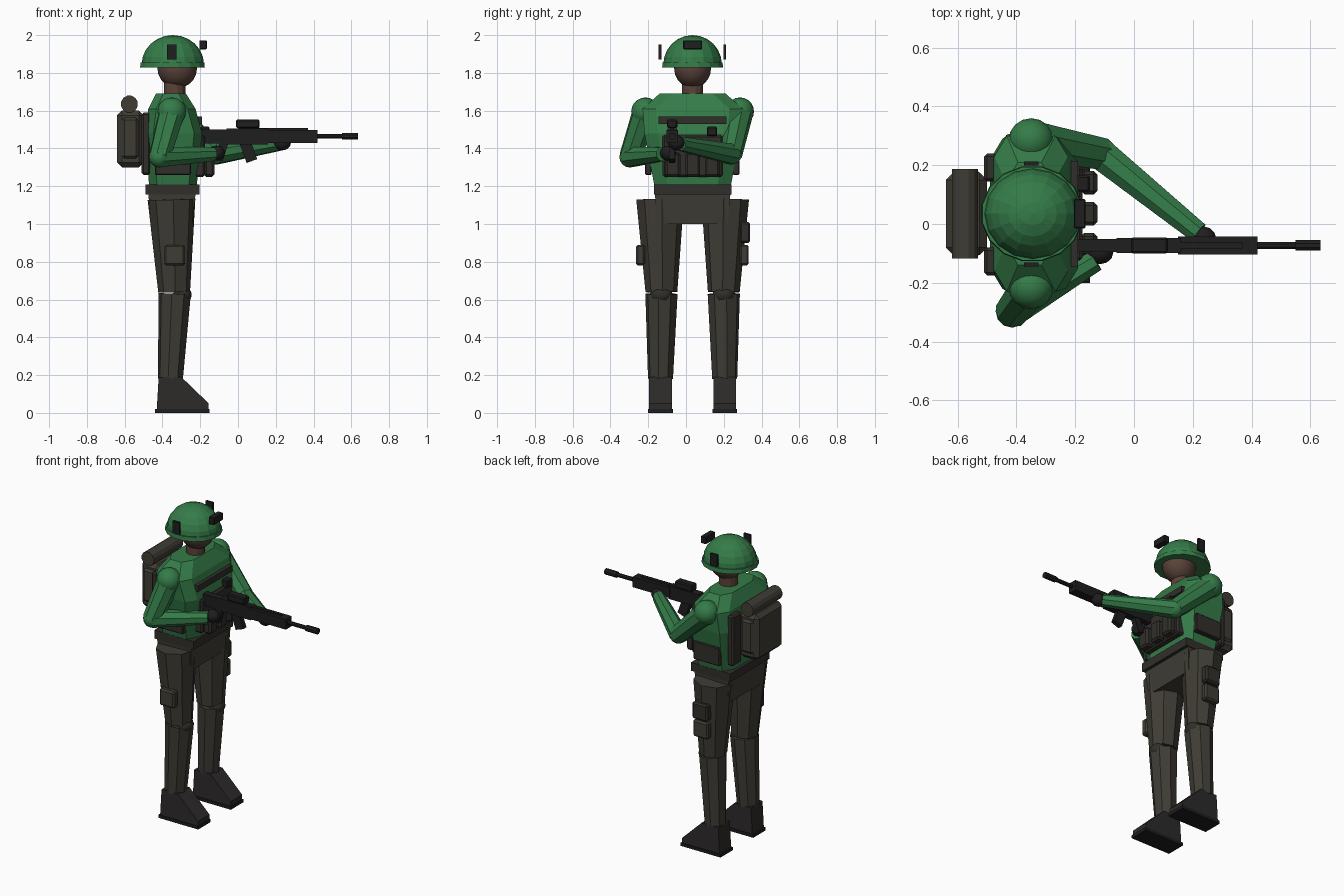
import bpy, bmesh, math
from mathutils import Vector, Matrix

if "Cube" in bpy.data.objects:
    bpy.data.objects.remove(bpy.data.objects["Cube"])

CX, CY = -0.35, 0.035     # body axis
GY = -0.073               # rifle plane


def mat(name, c):
    m = bpy.data.materials.new(name)
    m.diffuse_color = (*c, 1)
    m.use_nodes = True
    m.node_tree.nodes["Principled BSDF"].inputs["Base Color"].default_value = m.diffuse_color
    return m


GREEN = mat("green_cloth", (0.035, 0.2, 0.065))
OLIVE = mat("olive_cloth", (0.05, 0.046, 0.036))
DARK = mat("dark_webbing", (0.03, 0.028, 0.024))
BOOT = mat("boot_leather", (0.026, 0.024, 0.023))
BLACK = mat("black_metal", (0.013, 0.013, 0.014))
SKIN = mat("skin", (0.1, 0.055, 0.04))


def finish(name, bm, m, smooth=False):
    bmesh.ops.recalc_face_normals(bm, faces=bm.faces)
    me = bpy.data.meshes.new(name)
    bm.to_mesh(me)
    bm.free()
    me.materials.append(m)
    for p in me.polygons:
        p.use_smooth = smooth
    ob = bpy.data.objects.new(name, me)
    bpy.context.collection.objects.link(ob)
    return ob


def box(name, x, y, z, m, bevel=0.0, tilt=0.0):
    """Box from (min, max) pairs, optionally beveled and tilted about y."""
    bm = bmesh.new()
    bmesh.ops.create_cube(bm, size=1)
    bmesh.ops.scale(bm, vec=(x[1] - x[0], y[1] - y[0], z[1] - z[0]), verts=bm.verts)
    if bevel:
        bmesh.ops.bevel(bm, geom=bm.edges[:], offset=bevel, segments=1, affect='EDGES')
    bmesh.ops.rotate(bm, matrix=Matrix.Rotation(tilt, 3, 'Y'), verts=bm.verts)
    bmesh.ops.translate(bm, vec=(sum(x) / 2, sum(y) / 2, sum(z) / 2), verts=bm.verts)
    return finish(name, bm, m)


def limb(name, a, b, r1, r2, m, n=8):
    """Tapered n-sided tube from a to b; radii are measured to the flats."""
    a, b = Vector(a), Vector(b)
    bm = bmesh.new()
    k = 1 / math.cos(math.pi / n)
    bmesh.ops.create_cone(bm, cap_ends=True, segments=n, radius1=r1 * k, radius2=r2 * k, depth=(b - a).length)
    rot = (b - a).to_track_quat('Z', 'Y').to_matrix() @ Matrix.Rotation(math.pi / n, 3, 'Z')
    bmesh.ops.rotate(bm, matrix=rot, verts=bm.verts)
    bmesh.ops.translate(bm, vec=(a + b) / 2, verts=bm.verts)
    return finish(name, bm, m)


def ball(name, c, r, m, half=False, seg=16, rings=10):
    bm = bmesh.new()
    bmesh.ops.create_uvsphere(bm, u_segments=seg, v_segments=rings, radius=1)
    if half:
        bmesh.ops.delete(bm, geom=[v for v in bm.verts if v.co.z < -0.01], context='VERTS')
        bmesh.ops.holes_fill(bm, edges=[e for e in bm.edges if e.is_boundary])
    bmesh.ops.scale(bm, vec=r, verts=bm.verts)
    bmesh.ops.translate(bm, vec=c, verts=bm.verts)
    return finish(name, bm, m, smooth=not half)


def loft(name, sections, m, cut=0.0):
    """Stack of (z, x0, x1, half width) rectangles with cut corners."""
    bm = bmesh.new()
    rings = []
    for z, x0, x1, h in sections:
        cx, cy = min(cut * 0.6, (x1 - x0) / 4), cut
        pts = [(x0 + cx, -h), (x1 - cx, -h), (x1, -h + cy), (x1, h - cy),
               (x1 - cx, h), (x0 + cx, h), (x0, h - cy), (x0, -h + cy)]
        if not cut:
            pts = [(x0, -h), (x1, -h), (x1, h), (x0, h)]
        rings.append([bm.verts.new((px, CY + py, z)) for px, py in pts])
    for r0, r1 in zip(rings, rings[1:]):
        for i in range(len(r0)):
            j = (i + 1) % len(r0)
            bm.faces.new((r0[i], r0[j], r1[j], r1[i]))
    bm.faces.new(rings[0])
    bm.faces.new(rings[-1])
    return finish(name, bm, m)


def extrude_y(name, profile, y0, y1, m):
    bm = bmesh.new()
    a = [bm.verts.new((x, y0, z)) for x, z in profile]
    b = [bm.verts.new((x, y1, z)) for x, z in profile]
    bm.faces.new(a)
    bm.faces.new(b)
    for i in range(len(a)):
        j = (i + 1) % len(a)
        bm.faces.new((a[i], a[j], b[j], b[i]))
    return finish(name, bm, m)


# Legs, boots, knees, shoulders and side gear, mirrored about the body axis
for s, side in ((-1, "right"), (1, "left")):
    y = CY + s * 0.17
    box(side + "_sole", (-0.44, -0.15), (y - 0.065, y + 0.065), (0, 0.02), BLACK)
    extrude_y(side + "_boot", [(-0.43, 0.02), (-0.42, 0.19), (-0.30, 0.19), (-0.155, 0.05), (-0.155, 0.02)],
              y - 0.06, y + 0.06, BOOT)
    limb(side + "_shin", (-0.358, y, 0.18), (-0.335, CY + s * 0.165, 0.63), 0.062, 0.08, OLIVE)
    limb(side + "_thigh", (-0.338, CY + s * 0.165, 0.64), (-0.352, CY + s * 0.172, 1.13), 0.078, 0.117, OLIVE)
    ball(side + "_knee", (-0.295, CY + s * 0.165, 0.625), (0.05, 0.06, 0.045), DARK, seg=12, rings=8)
    ball(side + "_shoulder", (CX, CY + s * 0.25, 1.595), (0.077, 0.075, 0.075), GREEN)
    yo = CY + s * 0.275
    box(side + "_thigh_pouch", (-0.39, -0.28), (yo - 0.025, yo + 0.022), (0.78, 0.89), OLIVE, 0.01)
    yp = CY + s * 0.232
    box(side + "_side_plate", (-0.44, -0.25), (yp - 0.02, yp + 0.015), (1.26, 1.38), DARK, 0.005)
    ym = CY + s * 0.172
    box(side + "_helmet_mount", (-0.375, -0.325), (ym - 0.008, ym + 0.006), (1.87, 1.95), BLACK)
    yb = CY + s * 0.16
    box(side + "_back_panel", (-0.51, -0.465), (yb - 0.05, yb + 0.045), (1.26, 1.59), DARK, 0.01)
box("left_upper_thigh_pouch", (-0.39, -0.28), (0.285, 0.34), (0.9, 1.01), DARK, 0.01)

# Pelvis, belt, torso
loft("pelvis", [(1.0, -0.46, -0.24, 0.185), (1.16, -0.475, -0.225, 0.2)], OLIVE)
box("belt", (-0.49, -0.205), (CY - 0.205, CY + 0.205), (1.155, 1.21), DARK)
loft("torso", [(1.19, -0.47, -0.22, 0.2), (1.48, -0.49, -0.19, 0.255), (1.61, -0.475, -0.225, 0.265),
               (1.69, -0.435, -0.275, 0.175)], GREEN, 0.07)

# Chest rig
box("chest_plate", (-0.25, -0.175), (CY - 0.16, CY + 0.16), (1.25, 1.47), DARK, 0.01)
box("chest_strap", (-0.24, -0.19), (CY - 0.18, CY + 0.18), (1.53, 1.57), DARK)
for i in (-1, 0, 1):
    yc = CY + i * 0.105
    box("magazine_pouch", (-0.18, -0.125), (yc - 0.04, yc + 0.04), (1.25, 1.38), DARK, 0.012)
box("chest_radio", (-0.2, -0.15), (0.11, 0.165), (1.465, 1.515), BLACK, 0.006)

# Backpack with bedroll
box("backpack", (-0.64, -0.5), (CY - 0.14, CY + 0.14), (1.3, 1.6), OLIVE, 0.025)
box("backpack_sides", (-0.62, -0.52), (CY - 0.153, CY + 0.153), (1.34, 1.57), OLIVE, 0.02)
limb("bedroll", (-0.575, CY - 0.152, 1.635), (-0.575, CY + 0.152, 1.635), 0.044, 0.044, OLIVE, 12)

# Neck, head, helmet
limb("neck", (-0.335, CY, 1.66), (-0.335, CY, 1.77), 0.056, 0.056, SKIN, 12)
ball("head", (-0.322, CY, 1.825), (0.105, 0.098, 0.105), SKIN)
ball("helmet", (-0.345, CY, 1.845), (0.165, 0.155, 0.155), GREEN, half=True, seg=16, rings=12)
rim = limb("helmet_rim", (0, 0, 0), (0, 0, 0.028), 0.168, 0.165, GREEN, 16)
rim.location, rim.scale = (-0.347, CY, 1.828), (1.02, 0.96, 1)
box("helmet_front_mount", (-0.205, -0.165), (CY - 0.05, CY + 0.05), (1.925, 1.972), BLACK, 0.004)

# Arms: shoulder, elbow, wrist, hand
ARMS = {"right": ((CX, CY - 0.25, 1.59), (-0.415, -0.297, 1.355), (-0.13, -0.125, 1.37), (-0.115, -0.095, 1.375)),
        "left": ((CX, CY + 0.25, 1.59), (-0.115, 0.24, 1.37), (0.22, -0.03, 1.425), (0.235, -0.05, 1.43))}
for side, (sh, el, wr, ha) in ARMS.items():
    limb(side + "_upper_arm", sh, el, 0.066, 0.054, GREEN)
    ball(side + "_elbow", el, (0.056,) * 3, GREEN, seg=12, rings=8)
    limb(side + "_forearm", el, wr, 0.053, 0.036, GREEN)
    ball(side + "_glove", ha, (0.045, 0.042, 0.04), BLACK, seg=12, rings=8)

# Rifle
box("rifle_stock", (-0.19, -0.04), (GY - 0.022, GY + 0.022), (1.425, 1.5), BLACK)
box("rifle_receiver", (-0.06, 0.16), (GY - 0.025, GY + 0.025), (1.42, 1.505), BLACK)
box("rifle_handguard", (0.15, 0.42), (GY - 0.03, GY + 0.03), (1.43, 1.497), BLACK)
box("rifle_top_rail", (0.0, 0.37), (GY - 0.01, GY + 0.01), (1.49, 1.507), BLACK)
box("rifle_sight", (-0.01, 0.115), (GY - 0.027, GY + 0.027), (1.507, 1.552), BLACK, 0.006)
limb("rifle_barrel", (0.41, GY, 1.465), (0.56, GY, 1.465), 0.012, 0.012, BLACK)
limb("rifle_muzzle", (0.55, GY, 1.465), (0.635, GY, 1.465), 0.018, 0.018, BLACK)
box("rifle_magazine", (0.025, 0.085), (GY - 0.016, GY + 0.016), (1.33, 1.44), BLACK, tilt=-0.35)
box("rifle_grip", (-0.11, -0.065), (GY - 0.017, GY + 0.017), (1.335, 1.44), BLACK, tilt=0.3)
